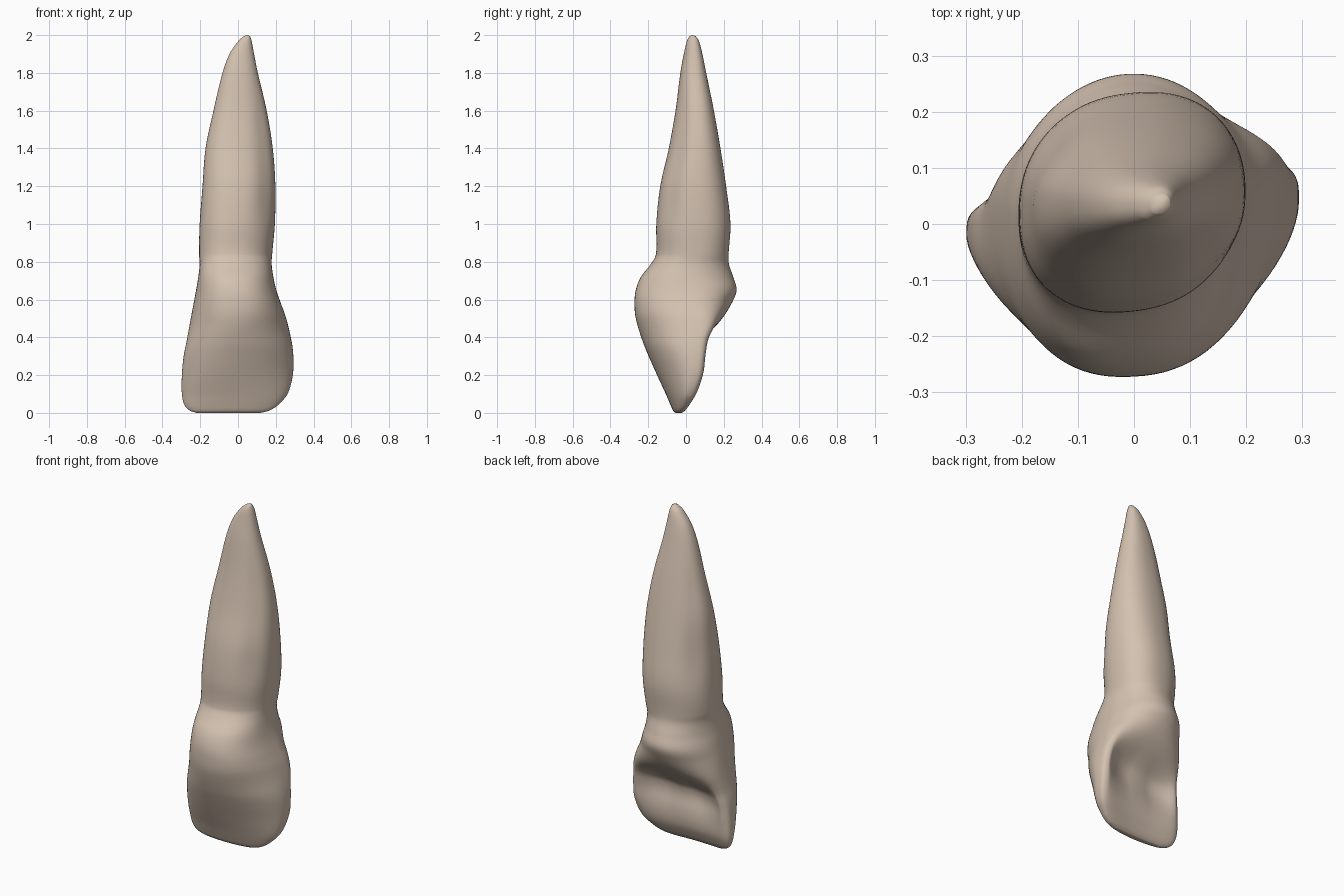
import bpy, bmesh, math

if "Cube" in bpy.data.objects:
    bpy.data.objects.remove(bpy.data.objects["Cube"])

# Profile: height, left x, right x, front y, back y
ROWS = [
    (0.000, -0.22, 0.12, -0.055, -0.025),
    (0.012, -0.255, 0.165, -0.067, -0.012),
    (0.04, -0.283, 0.21, -0.080, 0.006),
    (0.10, -0.297, 0.262, -0.105, 0.035),
    (0.20, -0.297, 0.29, -0.15, 0.06),
    (0.30, -0.288, 0.293, -0.195, 0.075),
    (0.38, -0.272, 0.283, -0.228, 0.103),
    (0.50, -0.25, 0.255, -0.265, 0.193),
    (0.58, -0.235, 0.227, -0.272, 0.242),
    (0.65, -0.222, 0.203, -0.265, 0.268),
    (0.72, -0.210, 0.187, -0.237, 0.250),
    (0.79, -0.203, 0.178, -0.182, 0.227),
    (0.84, -0.206, 0.181, -0.156, 0.225),
    (1.00, -0.203, 0.195, -0.155, 0.234),
    (1.20, -0.188, 0.198, -0.135, 0.21),
    (1.40, -0.172, 0.184, -0.09, 0.18),
    (1.60, -0.13, 0.152, -0.055, 0.145),
    (1.80, -0.082, 0.105, -0.03, 0.105),
    (1.90, -0.045, 0.085, -0.013, 0.084),
    (1.97, 0.003, 0.072, 0.002, 0.064),
    (1.995, 0.032, 0.064, 0.014, 0.046),
]
SEG, SUB = 96, 6


def smooth(a, b, x):
    t = max(0.0, min(1.0, (x - a) / (b - a)))
    return t * t * (3 - 2 * t)


def sample(i, t):
    # Cubic blend through the rows, with slopes measured per unit height
    p, q = ROWS[i], ROWS[i + 1]
    o, r = ROWS[max(i - 1, 0)], ROWS[min(i + 2, len(ROWS) - 1)]
    h = q[0] - p[0]
    out = [p[0] + h * t]
    for k in range(1, 5):
        m0 = (q[k] - o[k]) / (q[0] - o[0]) * h
        m1 = (r[k] - p[k]) / (r[0] - p[0]) * h
        out.append((2*t**3 - 3*t*t + 1) * p[k] + (t**3 - 2*t*t + t) * m0
                   + (3*t*t - 2*t**3) * q[k] + (t**3 - t*t) * m1)
    return out


def ring(z, xl, xr, yf, yb):
    cx, rx = (xl + xr) / 2, (xr - xl) / 2
    yc = yf + (yb - yf) * (0.52 + 0.12 * smooth(0.05, 0.3, z) - 0.14 * smooth(0.4, 0.8, z))
    low = 1 - smooth(0.3, 0.6, z)
    root = smooth(0.7, 0.9, z)
    twist = ((0.04 + 0.07 * smooth(0.0, 0.25, z)) * (1 - smooth(0.4, 0.65, z))
             + 0.10 * smooth(0.45, 0.85, z))
    bow = 0.38 * (1 - smooth(0.4, 0.7, z))
    fossa = 0.055 * math.exp(-((z - 0.33) / (0.09 if z > 0.33 else 0.15)) ** 2)
    dent = 0.05 * smooth(0.9, 1.15, z) * (1 - smooth(1.5, 1.8, z))
    tilt = 0.10 * smooth(0.15, 0.4, z) * (1 - smooth(0.5, 0.8, z))
    cheek = 0.15 * smooth(0.45, 0.6, z) * (1 - smooth(0.75, 0.85, z))
    pts = []
    for s in range(SEG):
        a = 2 * math.pi * s / SEG
        c, d = math.cos(a), math.sin(a)
        n = 2.0 + 0.25 * root + (1.5 * low if d > 0 else 0.2 * (1 - root) + cheek)
        u = math.copysign(abs(c) ** (2 / n), c)
        v = math.copysign(abs(d) ** (2 / n), d)
        # shallow dents down opposite corners of the root
        k = 1 - dent * sum(math.exp(-((a - m) / 0.35) ** 2) for m in (2.45, 5.5))
        x = cx + rx * u * k
        y = yc + v * k * ((yb - yc) if v > 0 else (yc - yf))
        # hollow on the back of the crown, between the side ridges
        if v > 0 and abs(u) < 0.88:
            y -= fossa * (1 - (u / 0.88) ** 4) ** 1.3 * (1 - 0.25 * math.exp(-(u / 0.2) ** 2))
        pts.append((x, y + twist * x + bow * x * x, z + tilt * x * max(v, 0)))
    return pts


# Tooth: one lofted skin from biting edge to root tip
bm = bmesh.new()
rings = [ring(*sample(i, j / SUB)) for i in range(len(ROWS) - 1) for j in range(SUB)]
rings.append(ring(*ROWS[-1]))
loops = [[bm.verts.new(p) for p in r] for r in rings]
for lo, hi in zip(loops, loops[1:]):
    for s in range(SEG):
        t = (s + 1) % SEG
        bm.faces.new((lo[s], lo[t], hi[t], hi[s]))
# rounded caps
for loop, z in ((loops[0], 0.0), (loops[-1], 2.0)):
    mid = bm.verts.new((sum(v.co.x for v in loop) / SEG, sum(v.co.y for v in loop) / SEG, z))
    for s in range(SEG):
        bm.faces.new((loop[s], loop[(s + 1) % SEG], mid))
bmesh.ops.recalc_face_normals(bm, faces=bm.faces)
for f in bm.faces:
    f.smooth = True
mesh = bpy.data.meshes.new("tooth")
bm.to_mesh(mesh)
bm.free()
tooth = bpy.data.objects.new("tooth", mesh)
bpy.context.collection.objects.link(tooth)

# Ivory colour
ivory = bpy.data.materials.new("ivory")
ivory.diffuse_color = (0.66, 0.54, 0.44, 1)
ivory.use_nodes = True
ivory.node_tree.nodes["Principled BSDF"].inputs["Base Color"].default_value = ivory.diffuse_color
mesh.materials.append(ivory)
